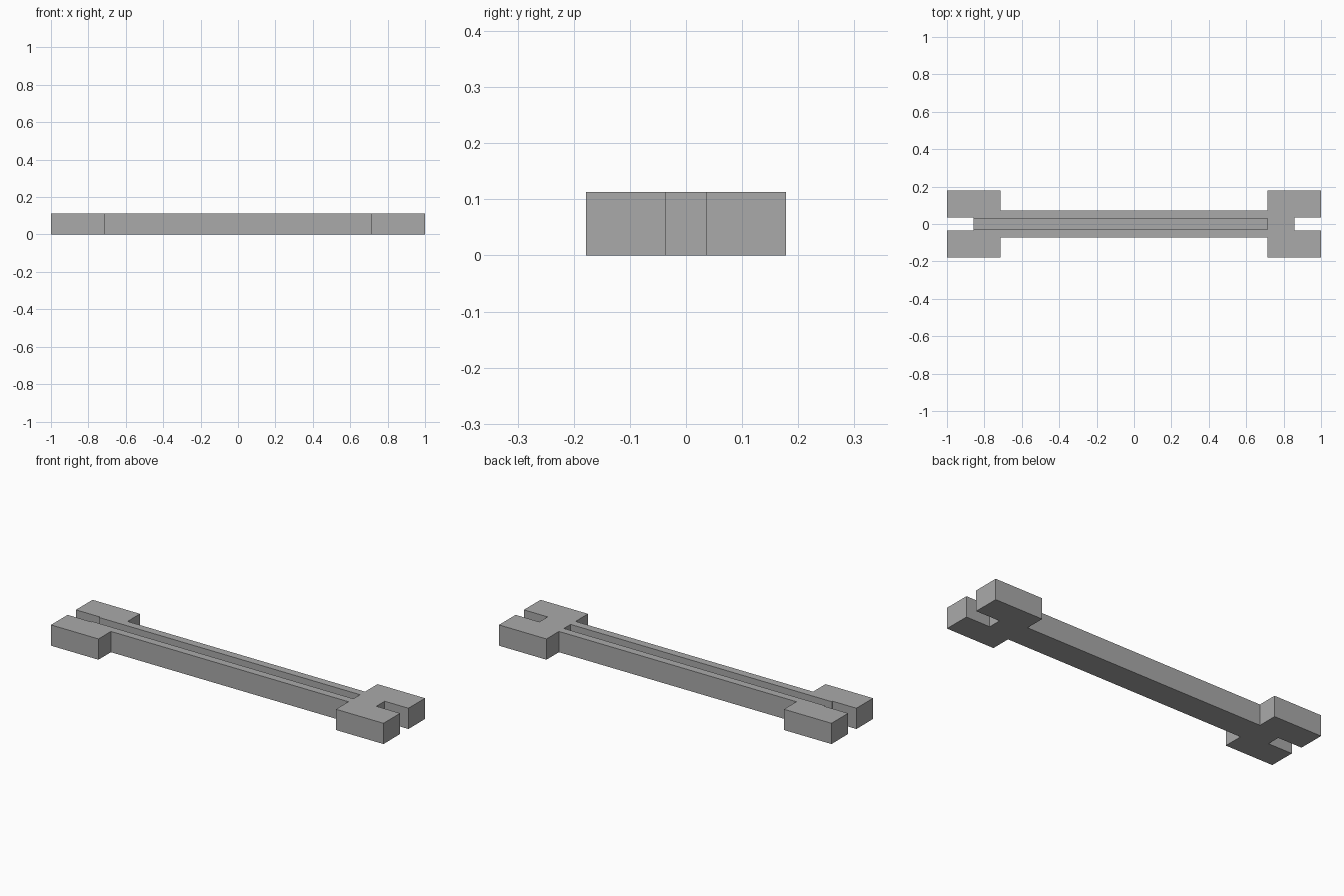
import bpy
import bmesh

cube = bpy.data.objects.get("Cube")
if cube:
    bpy.data.objects.remove(cube, do_unlink=True)

U = 1 / 14                # design unit: the bar is 28 units long
HEIGHT = 1.58 * U
FLOOR = 0.6 * U           # thickness left under the groove

grey = bpy.data.materials.new("plain grey")
grey.use_nodes = True
colour = (0.4, 0.4, 0.4, 1)
grey.diffuse_color = colour
grey.node_tree.nodes["Principled BSDF"].inputs["Base Color"].default_value = colour


def prism(name, outline, z0, z1):
    """Extrude a flat outline upwards from z0 to z1."""
    bm = bmesh.new()
    face = bm.faces.new([bm.verts.new((x * U, y * U, z0)) for x, y in outline])
    result = bmesh.ops.extrude_face_region(bm, geom=[face])
    top = [v for v in result["geom"] if isinstance(v, bmesh.types.BMVert)]
    bmesh.ops.translate(bm, verts=top, vec=(0, 0, z1 - z0))
    bmesh.ops.recalc_face_normals(bm, faces=bm.faces)
    mesh = bpy.data.meshes.new(name)
    bm.to_mesh(mesh)
    bm.free()
    mesh.materials.append(grey)
    obj = bpy.data.objects.new(name, mesh)
    bpy.context.collection.objects.link(obj)
    return obj


# Bar with a notched block at each end: one quarter outline, mirrored twice
quarter = [(12, 0.5), (14, 0.5), (14, 2.5), (10, 2.5), (10, 1)]
half = quarter + [(-x, y) for x, y in reversed(quarter)]
outline = half + [(x, -y) for x, y in reversed(half)]
bar = prism("notched_bar", outline, 0, HEIGHT)

# Long groove, open into the notch at the -x end
groove = prism("groove_cutter",
               [(-13, -0.4), (10, -0.4), (10, 0.4), (-13, 0.4)],
               FLOOR, HEIGHT + U)
groove.hide_render = True
cut = bar.modifiers.new("groove", "BOOLEAN")
cut.operation = "DIFFERENCE"
cut.solver = "EXACT"
cut.object = groove
bpy.context.view_layer.objects.active = bar
bpy.ops.object.modifier_apply(modifier=cut.name)
bpy.data.objects.remove(groove, do_unlink=True)
